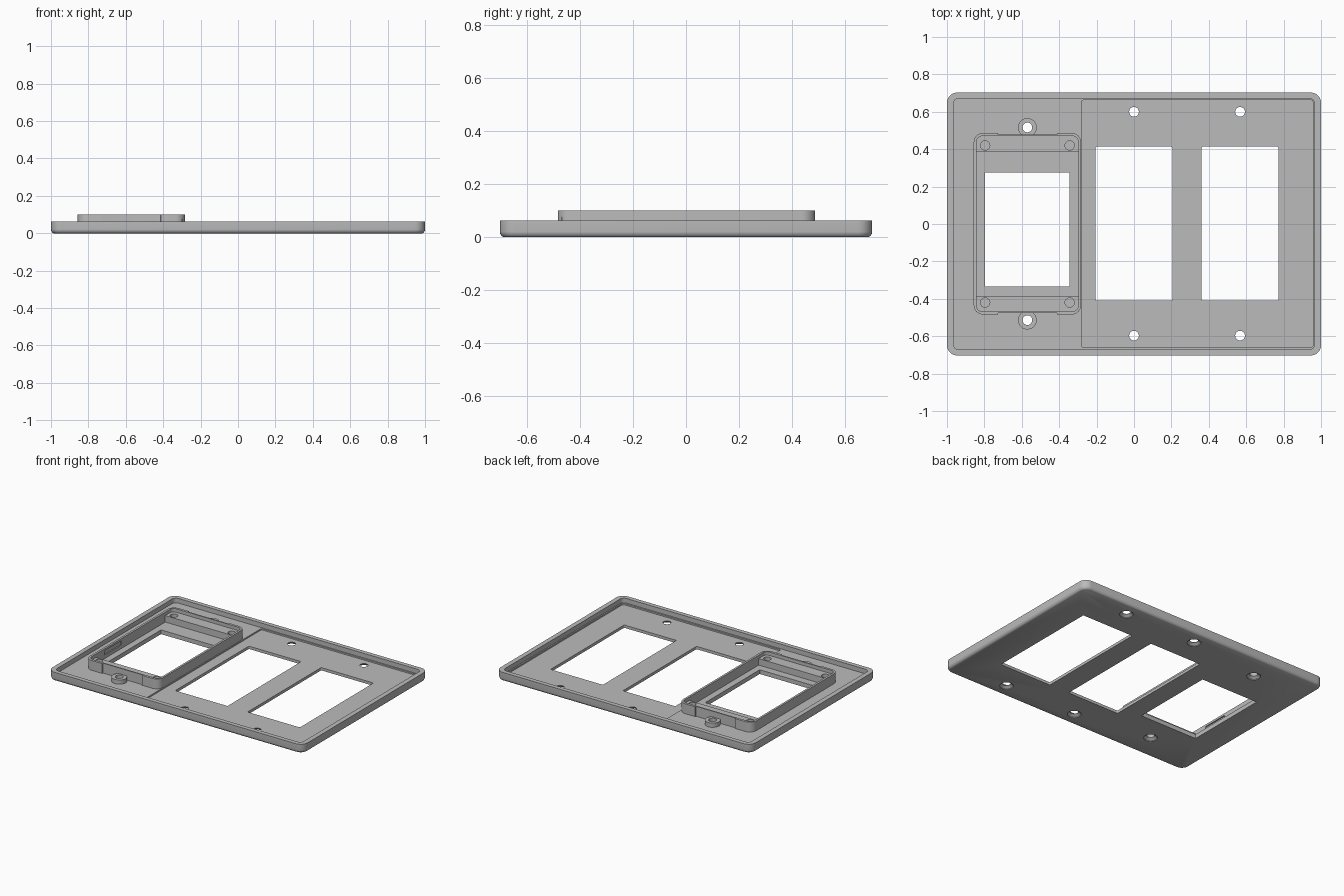
import bpy, bmesh
from math import sin, cos, pi, radians

cube = bpy.data.objects.get("Cube")
if cube:
    bpy.data.objects.remove(cube, do_unlink=True)

gray = bpy.data.materials.new("plain gray")
gray.use_nodes = True
gray.diffuse_color = (0.5, 0.5, 0.5, 1)
gray.node_tree.nodes["Principled BSDF"].inputs["Base Color"].default_value = (0.5, 0.5, 0.5, 1)


def prism(name, x0, x1, y0, y1, r, levels, seg=6):
    """Rounded rectangle stacked through (z, inset) levels."""
    bm = bmesh.new()
    rings = []
    for z, inset in levels:
        rr = max(r - inset, 0.001)
        corners = [(x1, y1, -1, -1), (x0, y1, 1, -1), (x0, y0, 1, 1), (x1, y0, -1, 1)]
        ring = []
        for k, (x, y, sx, sy) in enumerate(corners):
            cx, cy = x + sx * (inset + rr), y + sy * (inset + rr)
            for i in range(seg + 1):
                a = (k + i / seg) * pi / 2
                ring.append(bm.verts.new((cx + rr * cos(a), cy + rr * sin(a), z)))
        rings.append(ring)
    n = len(rings[0])
    for lo, hi in zip(rings, rings[1:]):
        for i in range(n):
            j = (i + 1) % n
            bm.faces.new((lo[i], lo[j], hi[j], hi[i]))
    bm.faces.new(rings[0][::-1])
    bm.faces.new(rings[-1])
    bmesh.ops.remove_doubles(bm, verts=bm.verts, dist=1e-5)
    bmesh.ops.recalc_face_normals(bm, faces=bm.faces)
    me = bpy.data.meshes.new(name)
    bm.to_mesh(me)
    bm.free()
    me.materials.append(gray)
    ob = bpy.data.objects.new(name, me)
    bpy.context.collection.objects.link(ob)
    return ob


def disc(name, x, y, r, levels):
    return prism(name, x - r, x + r, y - r, y + r, r - 1e-4, levels)


def activate(ob):
    bpy.ops.object.select_all(action='DESELECT')
    ob.select_set(True)
    bpy.context.view_layer.objects.active = ob


def cut(ob, *cutters):
    for c in cutters:
        c.hide_render = True
        m = ob.modifiers.new("cut", 'BOOLEAN')
        m.operation = 'DIFFERENCE'
        m.solver = 'EXACT'
        m.object = c
        activate(ob)
        bpy.ops.object.modifier_apply(modifier=m.name)
        bpy.data.objects.remove(c, do_unlink=True)


def through(x0, x1, y0, y1, r=0.008):
    return prism("window cutter", x0, x1, y0, y1, r, [(-0.1, 0), (0.2, 0)])


def screw(x, y):
    # Countersunk on the underside
    return disc("screw cutter", x, y, 0.045, [(-0.002, 0), (0.004, 0), (0.018, 0.019), (0.2, 0.019)])


FLOOR, RECESS, RIM, TOP = 0.03, 0.02, 0.063, 0.1
BX = -0.57      # centre of the box
parts = []

# Tray shaped plate with a chamfered lower edge
plate = prism("wall_plate", -1, 1, -0.703, 0.703, 0.055,
              [(0, 0.014), (0.004, 0.007), (0.014, 0.001), (0.02, 0), (RIM, 0)])
cut(plate,
    prism("tray cutter", -0.966, 0.966, -0.672, 0.672, 0.03, [(FLOOR, 0), (0.2, 0)]),
    prism("recess cutter", -0.281, 0.957, -0.661, 0.664, 0.015, [(RECESS, 0), (0.05, 0)]))
cut(plate, through(BX - 0.226, BX + 0.226, -0.334, 0.275, 0.002))
for x in (0, 0.567):
    cut(plate, through(x - 0.205, x + 0.205, -0.41, 0.414))
    cut(plate, screw(x, 0.6), screw(x, -0.597))
for y in (-0.514, 0.516):
    cut(plate, screw(BX, y))
parts.append(plate)

# Raised box wall, set back near the two bosses
box = prism("box_wall", BX - 0.287, BX + 0.287, -0.484, 0.487, 0.05, [(FLOOR - 0.001, 0), (TOP, 0)])
cut(box, prism("inside cutter", BX - 0.272, BX + 0.272, -0.467, 0.47, 0.03, [(0, 0), (0.2, 0)]))
for y0, y1 in ((-0.6, -0.476), (0.479, 0.6)):
    cut(box, through(BX - 0.157, BX + 0.157, y0, y1, 0.001))
# Shallow slot inside the right wall
cut(box, prism("slot cutter", BX - 0.28, BX - 0.25, -0.29, -0.1, 0.002, [(0.055, 0), (0.085, 0)]))
parts.append(box)

for side, s in (("front", -1), ("back", 1)):
    # Shelf with two blind screw holes
    ya, yb = sorted((s * 0.388, s * 0.47))
    shelf = prism(side + "_shelf", BX - 0.274, BX + 0.274, ya, yb, 0.001, [(FLOOR - 0.001, 0), (0.076, 0)])
    for x in (BX - 0.226, BX + 0.226):
        cut(shelf, disc("hole cutter", x, s * 0.42, 0.025, [(0.04, 0), (0.2, 0)]))
    parts.append(shelf)
    # Screw boss outside the box
    y = 0.001 + s * 0.515
    boss = disc(side + "_boss", BX, y, 0.05, [(FLOOR - 0.001, 0), (0.06, 0)])
    cut(boss, disc("hole cutter", BX, y, 0.026, [(0, 0), (0.2, 0)]))
    cut(boss, through(BX - 0.1, BX + 0.1, *sorted((s * 0.3, s * 0.475)), 0.001))
    parts.append(boss)

for ob in parts:
    activate(ob)
    bpy.ops.object.shade_smooth_by_angle(angle=radians(30))
